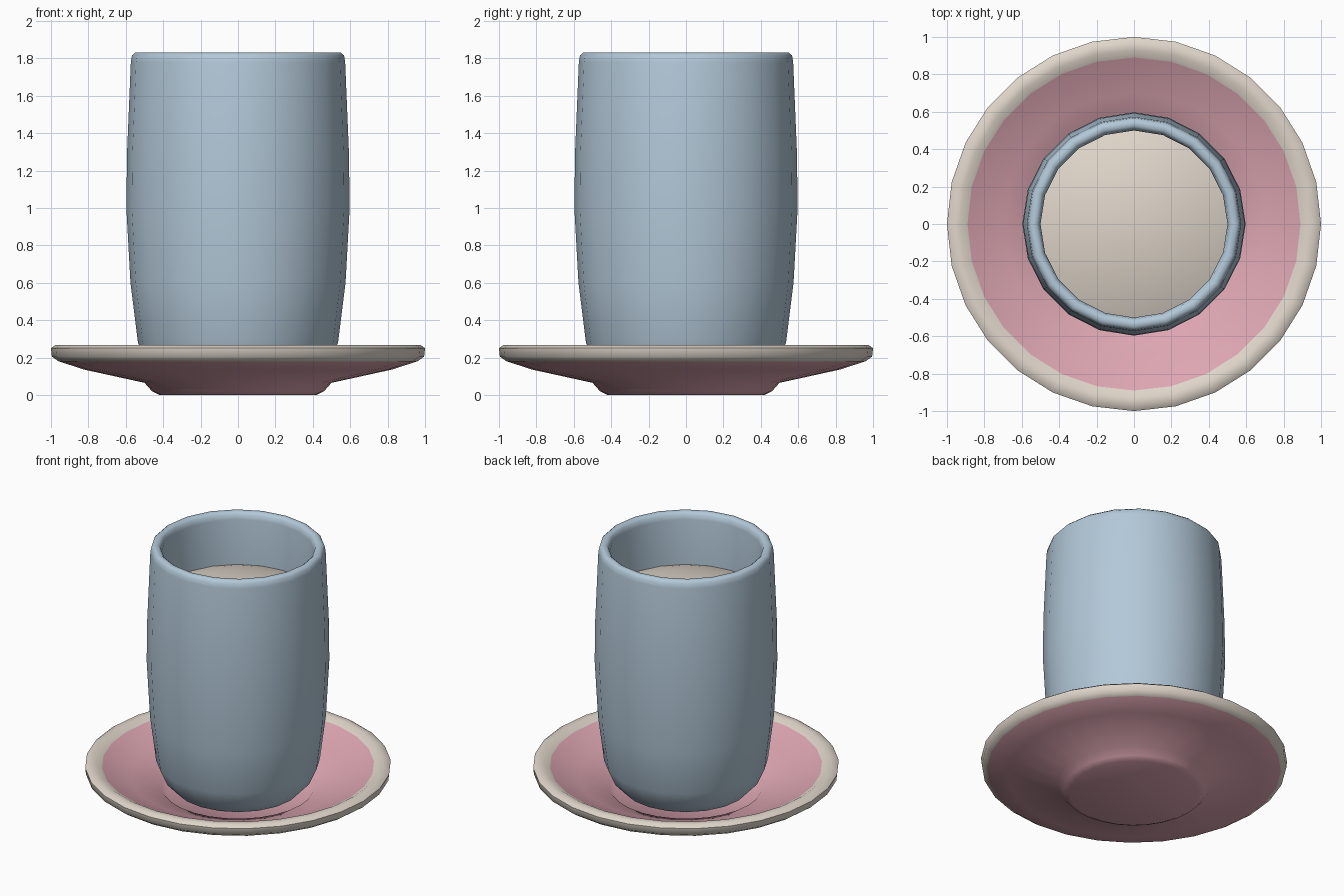
import bpy, bmesh, math

cube = bpy.data.objects.get("Cube")
if cube:
    bpy.data.objects.remove(cube, do_unlink=True)


def material(name, rgb):
    m = bpy.data.materials.new(name)
    m.use_nodes = True
    m.diffuse_color = (*rgb, 1)
    m.node_tree.nodes["Principled BSDF"].inputs["Base Color"].default_value = (*rgb, 1)
    return m


blue = material("pale blue glaze", (0.45, 0.58, 0.69))
cream = material("cream", (0.74, 0.67, 0.59))
pink = material("dusty pink", (0.72, 0.38, 0.44))


def lathe(name, profile, sides, mats, rule=None, sharp=50):
    """Turn a list of (radius, height) points around the z axis."""
    bm = bmesh.new()
    rings = []
    for r, z in profile:
        if r == 0:
            rings.append([bm.verts.new((0, 0, z))] * sides)
        else:
            angles = [math.tau * i / sides for i in range(sides)]
            rings.append([bm.verts.new((r * math.cos(a), r * math.sin(a), z)) for a in angles])
    for k, (low, high) in enumerate(zip(rings, rings[1:])):
        for i in range(sides):
            j = (i + 1) % sides
            corners = list(dict.fromkeys((low[i], low[j], high[j], high[i])))
            face = bm.faces.new(corners)
            face.material_index = rule(k) if rule else 0
    mesh = bpy.data.meshes.new(name)
    bm.to_mesh(mesh)
    bm.free()
    for m in mats:
        mesh.materials.append(m)
    obj = bpy.data.objects.new(name, mesh)
    bpy.context.collection.objects.link(obj)
    bpy.ops.object.select_all(action='DESELECT')
    obj.select_set(True)
    bpy.context.view_layer.objects.active = obj
    bpy.ops.object.shade_smooth_by_angle(angle=math.radians(sharp))
    return obj


# Saucer: foot, flared underside, cream rim, dished top and central well
underside = [(0, 0), (0.42, 0), (0.46, 0.02), (0.5, 0.065), (0.82, 0.135), (0.96, 0.18)]
rim = [(0.995, 0.205), (1, 0.25), (0.975, 0.268), (0.93, 0.268), (0.89, 0.245)]
dish = [(0.7, 0.165), (0.5, 0.09), (0.46, 0.05), (0, 0.05)]
first = len(underside) - 1
last = first + len(rim)
lathe("saucer", underside + rim + dish, 28, [pink, cream],
      lambda k: int(first <= k < last))

# Cup: rounded base, gently bulging wall, rolled lip and inner wall
outer = [(0, 0.052), (0.32, 0.052), (0.42, 0.1), (0.485, 0.17), (0.535, 0.28), (0.575, 0.6),
         (0.597, 1.0), (0.593, 1.3), (0.573, 1.78)]
lip = [(0.567, 1.815), (0.55, 1.83), (0.525, 1.83), (0.508, 1.815), (0.5, 1.78)]
inner = [(0.517, 1.3), (0.52, 1.0), (0.5, 0.6), (0.42, 0.22), (0, 0.15)]
lathe("cup", outer + lip + inner, 20, [blue])

# Drink: a low dome filling the cup
steps = 6
dome = [(0.515 * math.cos(t), 1.45 + 0.1 * math.sin(t) ** 2)
        for t in (math.pi / 2 * i / steps for i in range(steps))]
lathe("drink", [(0, 1.42), (0.515, 1.42)] + dome + [(0, 1.55)], 20, [cream])
